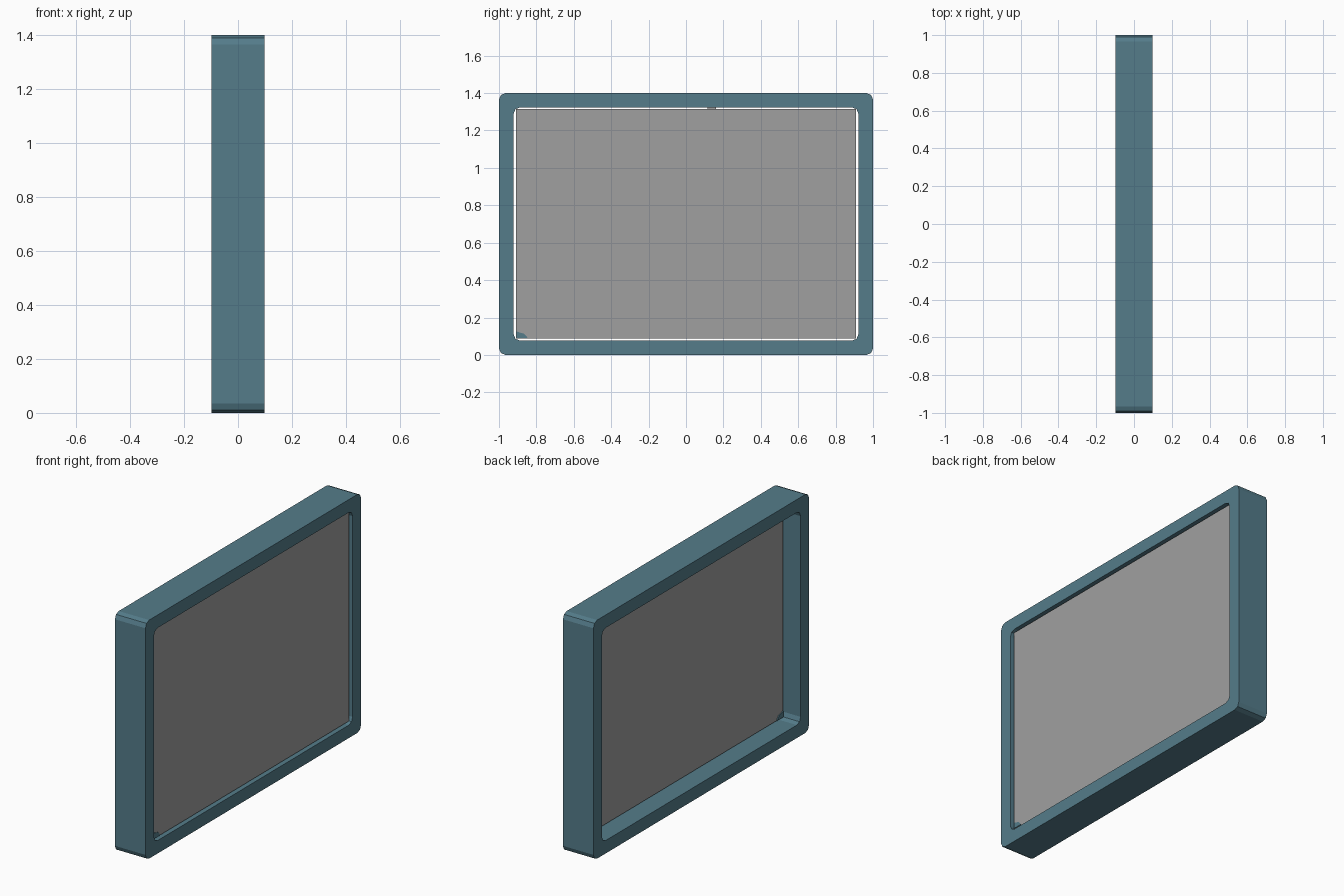
import bpy
import bmesh
from math import cos, sin, pi

old = bpy.data.objects.get("Cube")
if old:
    bpy.data.objects.remove(old)

MID_Z = 0.7


def material(name, rgb):
    mat = bpy.data.materials.new(name)
    mat.use_nodes = True
    mat.diffuse_color = (*rgb, 1)
    mat.node_tree.nodes["Principled BSDF"].inputs["Base Color"].default_value = (*rgb, 1)
    return mat


def finish(name, bm, mat):
    bmesh.ops.recalc_face_normals(bm, faces=bm.faces)
    mesh = bpy.data.meshes.new(name)
    bm.to_mesh(mesh)
    bm.free()
    mesh.materials.append(mat)
    obj = bpy.data.objects.new(name, mesh)
    bpy.context.collection.objects.link(obj)
    return obj


def rounded_loop(bm, x, half_y, half_z, radius, steps=2):
    """Rounded rectangle of vertices in the plane at x."""
    verts = []
    corners = ((1, 1), (-1, 1), (-1, -1), (1, -1))
    for quarter, (sy, sz) in enumerate(corners):
        for i in range(steps + 1):
            a = (quarter + i / steps) * pi / 2
            verts.append(bm.verts.new((
                x,
                sy * (half_y - radius) + radius * cos(a),
                MID_Z + sz * (half_z - radius) + radius * sin(a))))
    return verts


def bridge(bm, a, b):
    for i in range(len(a)):
        j = (i + 1) % len(a)
        bm.faces.new((a[i], a[j], b[j], b[i]))


def prism(name, x0, x1, points, mat):
    """Extrude a (y, z) outline along x."""
    bm = bmesh.new()
    back = [bm.verts.new((x0, y, z)) for y, z in points]
    front = [bm.verts.new((x1, y, z)) for y, z in points]
    bm.faces.new(back)
    bm.faces.new(front)
    bridge(bm, back, front)
    return finish(name, bm, mat)


teal = material("muted teal", (0.089, 0.202, 0.255))
gray = material("mid gray", (0.35, 0.35, 0.35))

# Surrounding frame with rounded corners and an open middle
bm = bmesh.new()
loops = [rounded_loop(bm, x, hy, hz, 0.035) for x, hy, hz in (
    (-0.099, 1, 0.7), (0.099, 1, 0.7), (0.099, 0.922, 0.624), (-0.099, 0.922, 0.624))]
for k in range(4):
    bridge(bm, loops[k], loops[(k + 1) % 4])
finish("frame", bm, teal)

# Flat panel set near the +x side, with a narrow gap around it
prism("panel", 0.006, 0.085,
      [(-0.91, 0.088), (0.91, 0.088), (0.91, 1.314), (-0.91, 1.314)], gray)

# Small wedge poking through the lower corner of the panel
prism("corner_wedge", 0.0, 0.089,
      [(-0.905, 0.09), (-0.845, 0.09), (-0.865, 0.113), (-0.905, 0.125)], teal)

# Tiny tab holding the panel at the top
prism("top_tab", 0.03, 0.06,
      [(0.115, 1.31), (0.16, 1.31), (0.16, 1.326), (0.115, 1.326)], gray)
